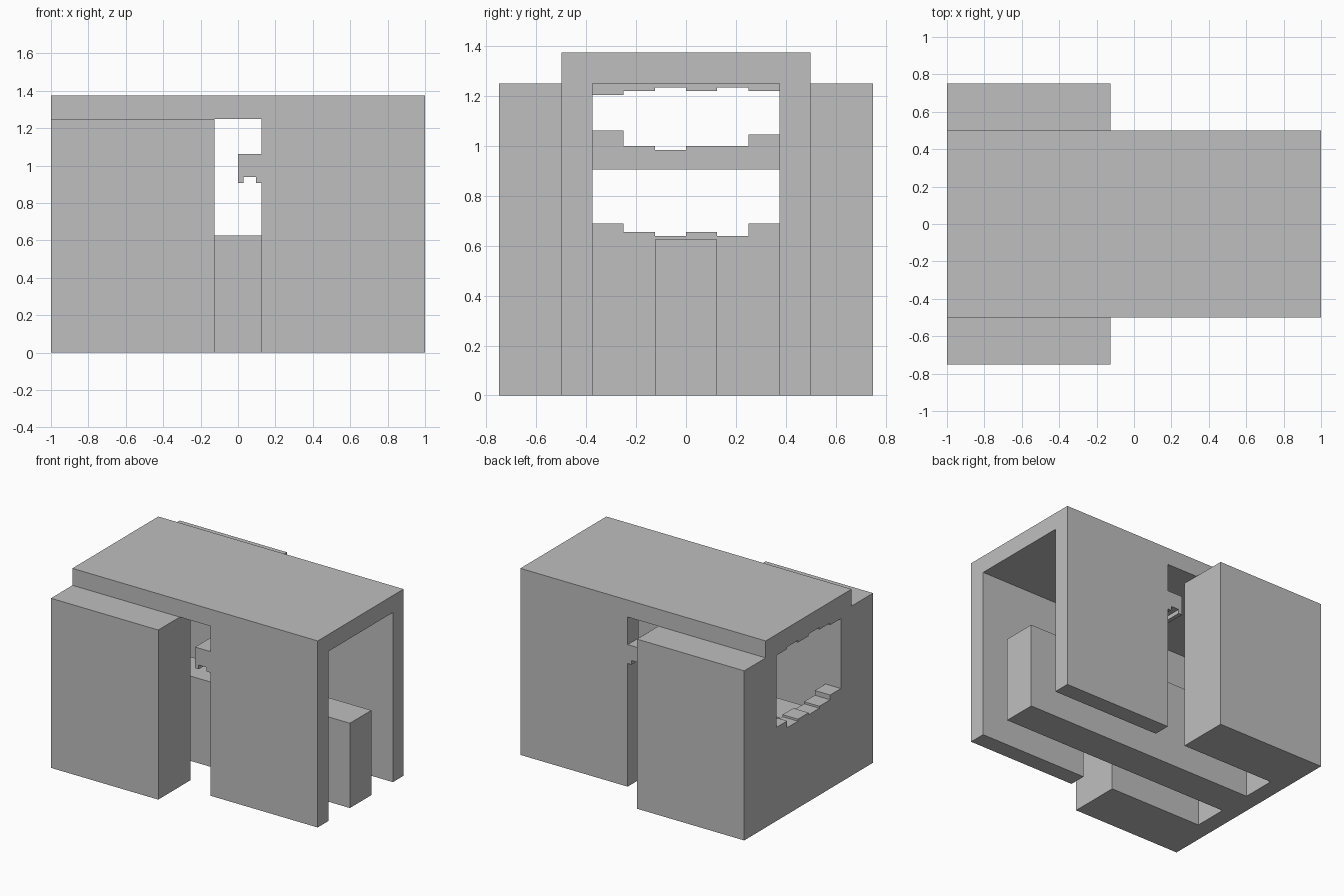
import bpy
import bmesh

if "Cube" in bpy.data.objects:
    bpy.data.objects.remove(bpy.data.objects["Cube"], do_unlink=True)

stone = bpy.data.materials.new("light_grey")
stone.use_nodes = True
GREY = (0.52, 0.52, 0.52, 1)
stone.diffuse_color = GREY
stone.node_tree.nodes["Principled BSDF"].inputs["Base Color"].default_value = GREY


def extrude_profile(name, points, x0, x1):
    """Extrude a closed (y, z) outline from x0 to x1."""
    bm = bmesh.new()
    face = bm.faces.new([bm.verts.new((x0, y, z)) for y, z in points])
    side = bmesh.ops.extrude_face_region(bm, geom=[face])["geom"]
    for v in side:
        if isinstance(v, bmesh.types.BMVert):
            v.co.x = x1
    bmesh.ops.recalc_face_normals(bm, faces=bm.faces)
    mesh = bpy.data.meshes.new(name)
    bm.to_mesh(mesh)
    bm.free()
    mesh.materials.append(stone)
    obj = bpy.data.objects.new(name, mesh)
    bpy.context.collection.objects.link(obj)
    return obj


def box(name, x, y, z):
    outline = [(y[0], z[0]), (y[1], z[0]), (y[1], z[1]), (y[0], z[1])]
    return extrude_profile(name, outline, *x)


def stepped(name, base, heights, y0, x):
    """Panel with one flat edge and one edge broken into equal steps."""
    step = 0.125
    outline = [(y0 + step * len(heights), base), (y0, base)]
    for i, h in enumerate(heights):
        for y in (y0 + i * step, y0 + (i + 1) * step):
            # a level run continues without an extra corner
            if outline[-1][1] == h and y == y0 + i * step:
                outline.pop()
                continue
            outline.append((y, h))
    return extrude_profile(name, outline, *x)


# Roof slab and long central plinth
box("roof", (-1, 1), (-0.5, 0.5), (1.25, 1.375))
box("central_plinth", (-0.875, 1), (-0.125, 0.125), (0, 0.625))

# Thick side blocks and thin side walls, with a doorway gap between
for side, s in (("right", -1), ("left", 1)):
    block_y = sorted((s * 0.375, s * 0.75))
    wall_y = sorted((s * 0.375, s * 0.5))
    box(side + "_side_block", (-1, -0.125), block_y, (0, 1.25))
    box(side + "_side_wall", (0.125, 1), wall_y, (0, 1.25))

# End wall with a ragged opening: sill below, lintel above
END = (-1, -0.875)
stepped("end_wall_sill", 0, [0.69, 0.655, 0.64, 0.655, 0.64, 0.69], -0.375, END)
stepped("end_wall_lintel", 1.25, [1.205, 1.22, 1.235, 1.22, 1.235, 1.22], -0.375, END)

# Cross beam with a worn top and a groove along its underside
stepped("cross_beam", 0.9375,
        [1.0625, 1.0625, 1.0, 0.985, 1.0, 1.0, 1.047, 1.047], -0.5, (0, 0.125))
for name, x in (("beam_lip_outer", (0, 0.03)), ("beam_lip_inner", (0.095, 0.125))):
    box(name, x, (-0.5, 0.5), (0.907, 0.9375))
